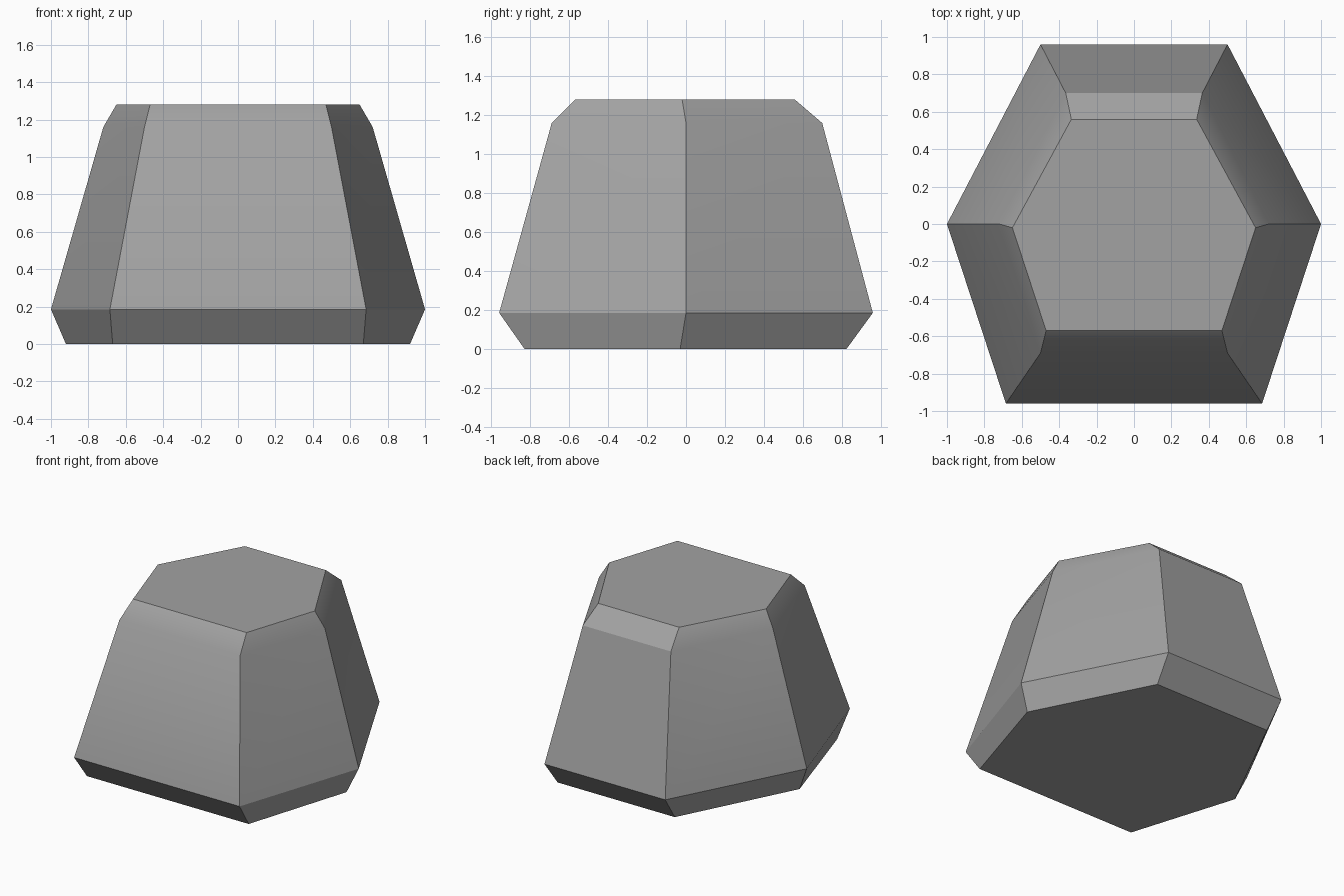
import bpy
import bmesh
import math

default = bpy.data.objects.get("Cube")
if default:
    bpy.data.objects.remove(default, do_unlink=True)

stone_grey = bpy.data.materials.new("stone grey")
stone_grey.use_nodes = True
GREY = (0.36, 0.36, 0.36, 1)
stone_grey.diffuse_color = GREY
bsdf = stone_grey.node_tree.nodes["Principled BSDF"]
bsdf.inputs["Base Color"].default_value = GREY
bsdf.inputs["Roughness"].default_value = 0.8


def hexagon(bm, z, front, middle, back):
    """Mirrored six-sided ring from its front, middle and back corners (x, y)."""
    right_side = [back, middle, front]
    corners = [(-x, y) for x, y in right_side] + right_side[::-1]
    return [bm.verts.new((x, y, z)) for x, y in corners]


# Base, widest line, shoulder and flat top
levels = [
    (0.0, (0.67, -0.83), (0.92, -0.03), (0.485, 0.825)),
    (0.185, (0.685, -0.96), (1.0, 0.0), (0.5, 0.96)),
    (1.16, (0.5, -0.69), (0.72, 0.0), (0.365, 0.70)),
    (1.28, (0.47, -0.57), (0.65, -0.02), (0.335, 0.56)),
]

bm = bmesh.new()
rings = [hexagon(bm, *level) for level in levels]
bm.faces.new(rings[0][::-1])
bm.faces.new(rings[-1])
for low, high in zip(rings, rings[1:]):
    for i in range(6):
        j = (i + 1) % 6
        bm.faces.new((low[i], low[j], high[j], high[i]))
bmesh.ops.recalc_face_normals(bm, faces=bm.faces)

mesh = bpy.data.meshes.new("stone_block")
bm.to_mesh(mesh)
bm.free()
mesh.materials.append(stone_grey)
block = bpy.data.objects.new("stone_block", mesh)
bpy.context.collection.objects.link(block)

# Soften the shallow shoulder edges only
bpy.ops.object.select_all(action="DESELECT")
block.select_set(True)
bpy.context.view_layer.objects.active = block
bpy.ops.object.shade_smooth_by_angle(angle=math.radians(31))
